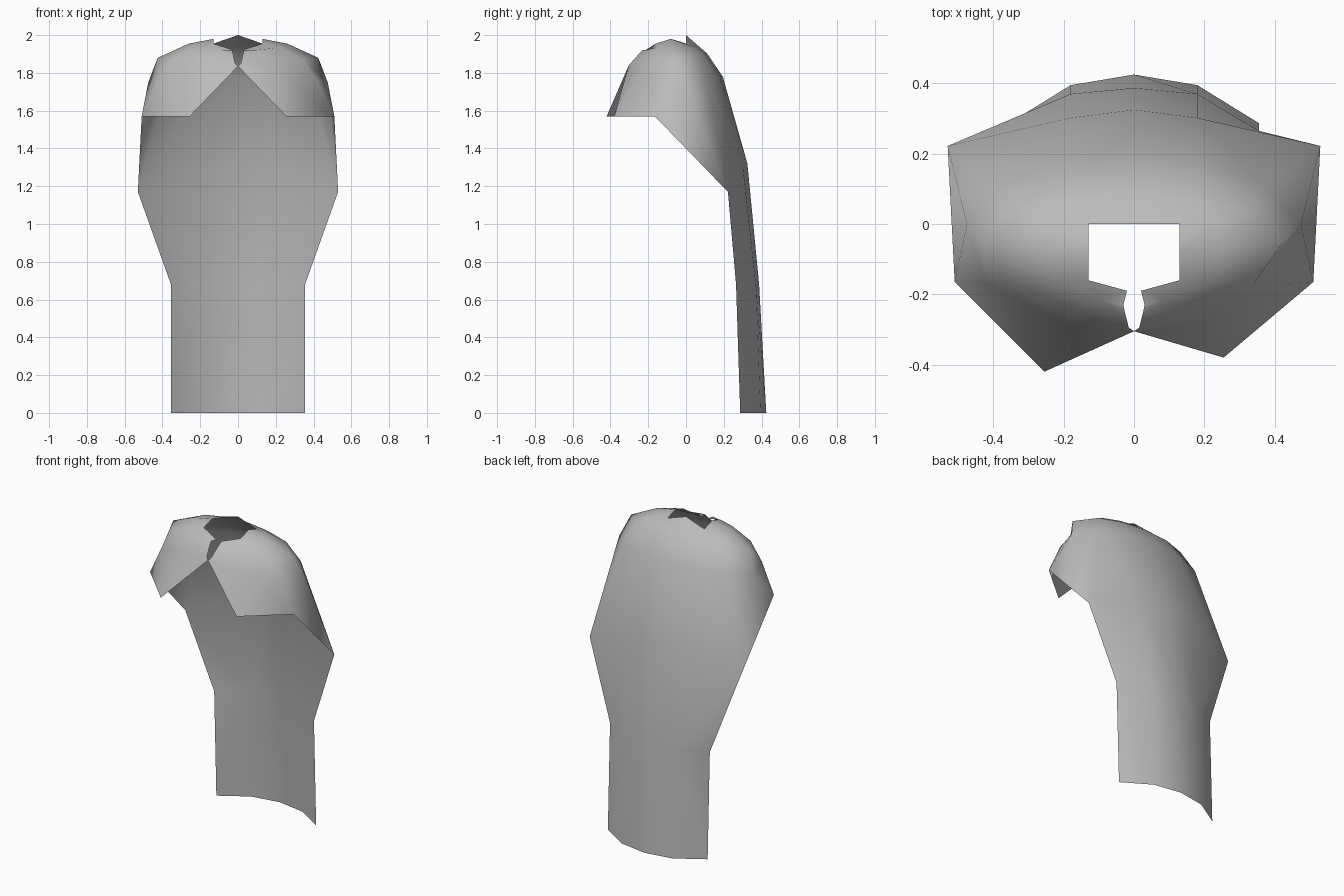
import bpy
import bmesh

if "Cube" in bpy.data.objects:
    bpy.data.objects.remove(bpy.data.objects["Cube"])

# Half-cloak rings, listed from back centre around the shoulder to front centre
YOKE = [
    # neck opening
    [(0, 0, 2.0), (.13, 0, 1.955), (.13, -.04, 1.968), (.13, -.08, 1.98),
     (.13, -.16, 1.955), (.02, -.19, 1.92), (.03, -.23, 1.92)],
    # collar slope
    [(0, .055, 1.952), (.15, .05, 1.94), (.23, 0, 1.95), (.26, -.08, 1.955),
     (.22, -.16, 1.935), (.09, -.215, 1.92), (.026, -.25, 1.9)],
    # shoulder top
    [(0, .11, 1.905), (.17, .10, 1.90), (.31, .05, 1.90), (.425, -.05, 1.88),
     (.34, -.17, 1.87), (.15, -.25, 1.88), (.015, -.295, 1.85)],
    # shoulder outer edge
    [(0, .195, 1.78), (.18, .18, 1.78), (.37, .11, 1.77), (.475, 0, 1.75),
     (.42, -.17, 1.76), (.2, -.28, 1.81), (0, -.305, 1.835)],
]
# Back panel rows below the shoulders: centre, middle, outer edge
BACK = [
    [(0, .325, 1.32), (.18, .302, 1.30), (.53, .222, 1.17)],
    [(0, .387, .68), (.18, .37, .68), (.355, .265, .68)],
    [(0, .425, 0), (.18, .395, 0), (.355, .287, 0)],
]
FRONT_SIDE = (.51, -.165, 1.57)
LAPEL_Y = {1: -.38, -1: -.42}     # the two lapel tips hang slightly unevenly

bm = bmesh.new()


def build_half(s):
    def vert(p):
        return bm.verts.new((p[0] * s, p[1], p[2]))

    def face(*vs):
        bm.faces.new(vs if s < 0 else vs[::-1])

    def strip(upper, lower):
        for i in range(len(lower) - 1):
            face(upper[i], lower[i], lower[i + 1], upper[i + 1])

    # yoke around the neck and shoulders
    yoke = [[vert(p) for p in row] for row in YOKE]
    for a, b in zip(yoke, yoke[1:]):
        strip(a, b)

    # back panel
    rim = yoke[-1]
    mid, waist, hem = [[vert(p) for p in row] for row in BACK]
    strip(rim, mid)
    strip(mid[:2], waist[:2])
    if s > 0:
        face(mid[1], waist[1], waist[2])
        face(mid[1], waist[2], mid[2])
    else:
        face(mid[1], waist[1], mid[2])
        face(waist[1], waist[2], mid[2])
    strip(waist, hem)

    # side and front lapel
    side = vert(FRONT_SIDE)
    tip = vert((.255, LAPEL_Y[s], 1.57))
    face(rim[2], mid[2], rim[3])
    face(rim[3], mid[2], side)
    face(rim[3], side, rim[4])
    face(rim[4], side, tip, rim[5])
    face(rim[5], tip, rim[6])


for sign in (1, -1):
    build_half(sign)
bmesh.ops.remove_doubles(bm, verts=bm.verts[:], dist=.001)
for f in bm.faces:
    f.smooth = True

mesh = bpy.data.meshes.new("cloak")
bm.to_mesh(mesh)
bm.free()

# plain grey cloth
cloth = bpy.data.materials.new("grey cloth")
cloth.diffuse_color = (.5, .5, .5, 1)
cloth.use_nodes = True
cloth.node_tree.nodes["Principled BSDF"].inputs["Base Color"].default_value = cloth.diffuse_color
mesh.materials.append(cloth)

cloak = bpy.data.objects.new("cloak", mesh)
bpy.context.collection.objects.link(cloak)
